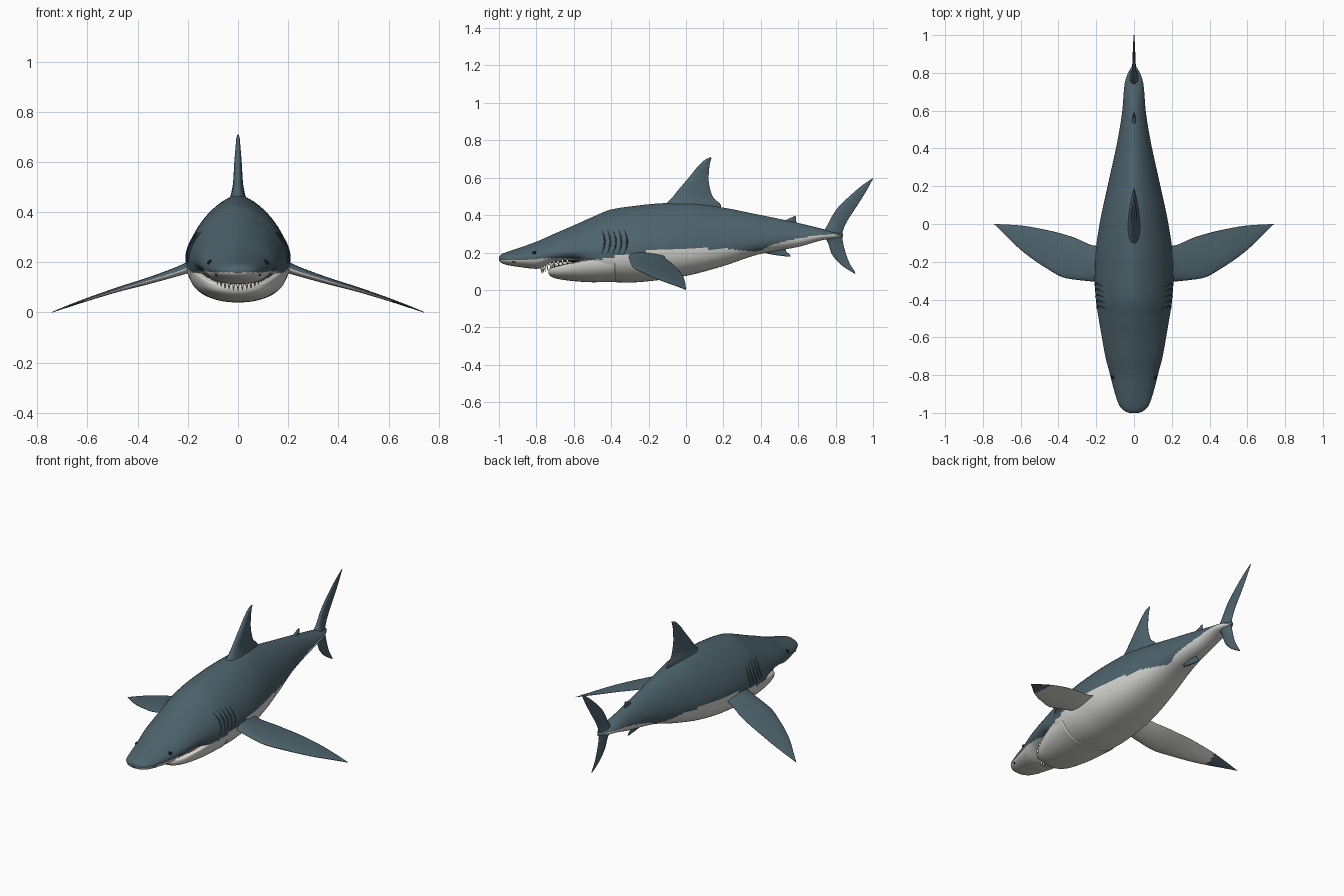
import bpy, bmesh, math
from mathutils import Vector

if "Cube" in bpy.data.objects:
    bpy.data.objects.remove(bpy.data.objects["Cube"])


def material(name, rgb):
    m = bpy.data.materials.new(name)
    m.diffuse_color = (*rgb, 1)
    m.use_nodes = True
    m.node_tree.nodes["Principled BSDF"].inputs["Base Color"].default_value = m.diffuse_color
    return m


SLATE = material("slate skin", (0.075, 0.125, 0.150))
PALE = material("pale belly", (0.66, 0.66, 0.63))
MOUTH = material("dark mouth", (0.07, 0.035, 0.035))
TOOTH = material("tooth white", (0.80, 0.79, 0.74))
BLACK = material("eye black", (0.008, 0.008, 0.01))
DARK = material("gill dark slate", (0.05, 0.085, 0.105))


def sample(rows, t):
    """Smooth, overshoot-free interpolation of table rows keyed by column 0."""
    n = len(rows)
    t = min(max(t, rows[0][0]), rows[-1][0])
    i = 0
    while i < n - 2 and t > rows[i + 1][0]:
        i += 1
    h = rows[i + 1][0] - rows[i][0]
    u = (t - rows[i][0]) / h

    def slope(k, c):
        return (rows[k + 1][c] - rows[k][c]) / (rows[k + 1][0] - rows[k][0])

    def tangent(k, c):
        if k == 0:
            return slope(0, c)
        if k == n - 1:
            return slope(n - 2, c)
        a, b = slope(k - 1, c), slope(k, c)
        return 2 * a * b / (a + b) if a * b > 0 else 0

    out = []
    for c in range(1, len(rows[0])):
        p, q = rows[i][c], rows[i + 1][c]
        out.append(p * (1 + 2 * u) * (1 - u) ** 2 + q * u * u * (3 - 2 * u)
                   + h * tangent(i, c) * u * (1 - u) ** 2 - h * tangent(i + 1, c) * u * u * (1 - u))
    return out


def finish(bm, name, mats, rule=None):
    bmesh.ops.recalc_face_normals(bm, faces=bm.faces)
    for f in bm.faces:
        f.smooth = True
        if rule:
            f.material_index = rule(f.calc_center_median(), f.normal)
    me = bpy.data.meshes.new(name)
    bm.to_mesh(me)
    bm.free()
    for m in mats:
        me.materials.append(m)
    ob = bpy.data.objects.new(name, me)
    bpy.context.collection.objects.link(ob)
    return ob


def loft(name, rings, mats, rule=None):
    bm = bmesh.new()
    vs = [[bm.verts.new(p) for p in r] for r in rings]
    k = len(vs[0])
    for a, b in zip(vs, vs[1:]):
        for j in range(k):
            bm.faces.new((a[j], a[(j + 1) % k], b[(j + 1) % k], b[j]))
    bm.faces.new(vs[0])
    bm.faces.new(vs[-1])
    return finish(bm, name, mats, rule)


def section(y, w, top, bot, mid, nu, nl, k=72):
    """Egg-like cross-section: exponent nu above the widest line, nl below."""
    pts = []
    for j in range(k):
        a = 2 * math.pi * j / k
        c, s = math.cos(a), math.sin(a)
        e = 2 / (nu if s > 0 else nl)
        r = (top - mid) if s > 0 else (mid - bot)
        pts.append(Vector((math.copysign(w * abs(c) ** e, c), y,
                           mid + math.copysign(r * abs(s) ** e, s))))
    return pts


# Body stations: y, half width, top, bottom, widest height, colour line
BODY = [
    (-1.00, .025, .178, .155, .167, .160), (-.99, .050, .188, .146, .167, .160),
    (-.96, .078, .202, .134, .167, .160), (-.90, .100, .222, .124, .170, .162),
    (-.80, .126, .258, .113, .178, .165), (-.70, .152, .302, .145, .195, .170),
    (-.60, .170, .345, .150, .205, .165), (-.50, .187, .390, .085, .205, .158),
    (-.40, .202, .430, .042, .205, .175), (-.30, .208, .446, .040, .210, .195),
    (-.15, .203, .462, .052, .215, .208), (.00, .182, .468, .075, .220, .220),
    (.20, .140, .440, .128, .235, .220), (.38, .100, .404, .188, .260, .206),
    (.46, .084, .388, .205, .270, .240), (.60, .062, .358, .230, .282, .275),
    (.74, .050, .324, .268, .293, .295), (.79, .036, .312, .275, .294, .297),
    (.84, .008, .300, .285, .293, .280)]


def body_rule(c, n):
    if n.z < -0.2 and c.z < .19 and (c.x / .115) ** 2 + ((c.y + .57) / .20) ** 2 < 1 and c.y < -.5:
        return 2
    return 1 if c.z < sample(BODY, c.y)[4] else 0


rings = []
N = 190
for i in range(N + 1):
    u = i / N
    y = -1 + 1.84 * (.25 * u * u + .75 * u)
    w, top, bot, mid, line = sample(BODY, y)
    rings.append(section(y, w, top, bot, mid, 1.65, 2.3))
loft("body", rings, [SLATE, PALE, MOUTH], body_rule)

# Lower jaw: y, half width, top, bottom, widest height
JAW = [(-.735, .045, .112, .086, .100), (-.72, .080, .120, .070, .103),
       (-.68, .118, .132, .058, .115), (-.60, .152, .150, .047, .138),
       (-.50, .178, .172, .041, .158), (-.38, .196, .19, .042, .17)]
rings = [section(y, *sample(JAW, y), 3.0, 2.3)
         for y in [-.735 + .355 * i / 30 for i in range(31)]]
loft("lower_jaw", rings, [PALE, MOUTH],
     lambda c, n: 1 if n.z > .75 and abs(c.x) < sample(JAW, c.y)[0] - .02 else 0)


def surface(y, x=None, z=None, sign=-1):
    """Body surface: height of the underside at x, or half width at z."""
    w, top, bot, mid, line = sample(BODY, y)
    if x is not None:
        return mid - (mid - bot) * max(0, 1 - (abs(x) / w) ** 2.3) ** (1 / 2.3)
    r, e = (top - mid, 1.65) if z > mid else (mid - bot, 2.3)
    return w * max(0, 1 - (abs(z - mid) / r) ** e) ** (1 / e)


# Teeth along both jaws
def teeth(name, count, place, direction, length):
    bm = bmesh.new()
    for i in range(count):
        p = place(math.radians(-78 + 156 * i / (count - 1)))
        base = [bm.verts.new(p + Vector((.009 * math.cos(a), .009 * math.sin(a), -direction * .006)))
                for a in [k * math.pi / 3 for k in range(6)]]
        tip = bm.verts.new(p + Vector((0, .006, direction * length)))
        bm.faces.new(base)
        for k in range(6):
            bm.faces.new((base[k], base[(k + 1) % 6], tip))
    finish(bm, name, [TOOTH])


def upper_place(a):
    x, y = .118 * math.sin(a), -.60 - .175 * math.cos(a)
    return Vector((x, y, surface(y, x=x)))


def lower_place(a):
    x, y = .115 * math.sin(a), -.60 - .118 * math.cos(a)
    return Vector((x, y, sample(JAW, y)[1] - .003))


teeth("upper_teeth", 19, upper_place, -1, .034)
teeth("lower_teeth", 15, lower_place, 1, .022)


# Fins: rows of leading point, trailing point, half thickness
def fin(name, rows, axis, mats, rule=None, steps=36, side=1):
    table = [(i, *r) for i, r in enumerate(rows)]
    axis = Vector(axis).normalized()
    rings = []
    for i in range(steps + 1):
        v = sample(table, i / steps * (len(rows) - 1))
        le, te, t = Vector(v[0:3]), Vector(v[3:6]), v[6]
        ring = []
        for j in range(28):
            a = 2 * math.pi * j / 28
            u = .5 - .5 * math.cos(a)
            thick = t * 2.6 * math.sqrt(u) * (1 - u) + .0006
            p = le.lerp(te, u) + axis * thick * (1 if math.sin(a) >= 0 else -1)
            p.x *= side
            ring.append(p)
        rings.append(ring)
    return loft(name, rings, mats, rule)


def flat_fin(name, rows):
    fin(name, [(0, a, b, 0, c, d, t) for a, b, c, d, t in rows], (1, 0, 0), [SLATE])


flat_fin("dorsal_fin", [
    (-.14, .430, .190, .420, .042), (-.08, .487, .186, .455, .026), (-.045, .530, .142, .500, .019),
    (.02, .607, .121, .590, .014), (.07, .668, .124, .650, .009),
    (.108, .700, .131, .688, .006), (.132, .710, .137, .704, .002)])
flat_fin("second_dorsal_fin", [
    (.48, .355, .600, .345, .018), (.525, .370, .592, .362, .009),
    (.56, .386, .587, .380, .005), (.582, .396, .588, .392, .001)])
flat_fin("anal_fin", [
    (.40, .215, .540, .235, .018), (.43, .196, .535, .210, .010),
    (.48, .186, .552, .192, .006), (.545, .178, .560, .180, .001)])
flat_fin("tail_fin", [
    (.998, .597, 1.0, .594, .001), (.95, .565, .965, .530, .004), (.875, .502, .915, .450, .007),
    (.80, .425, .866, .375, .010), (.755, .345, .842, .325, .016), (.73, .295, .835, .295, .024),
    (.758, .255, .838, .262, .016), (.778, .195, .853, .200, .010),
    (.825, .138, .875, .142, .006), (.885, .097, .900, .102, .003), (.903, .087, .906, .089, .001)])

PECTORAL = [
    (.14, -.315, .205, .14, -.10, .205, .030), (.215, -.305, .172, .205, -.115, .178, .020),
    (.36, -.287, .125, .33, -.067, .135, .013), (.47, -.230, .093, .47, -.030, .095, .009),
    (.59, -.145, .055, .60, -.008, .052, .006), (.69, -.050, .020, .69, -.002, .020, .003),
    (.738, -.003, .002, .742, .000, .001, .0006)]


def pectoral_rule(c, n):
    return 1 if n.z < -.1 and abs(c.x) < .61 - .25 * (c.y + .1) else 0


def ball(name, p, r, mat, scale=(1, 1, 1)):
    bm = bmesh.new()
    bmesh.ops.create_uvsphere(bm, u_segments=16, v_segments=10, radius=r)
    bmesh.ops.scale(bm, vec=scale, verts=bm.verts)
    bmesh.ops.translate(bm, vec=p, verts=bm.verts)
    finish(bm, name, [mat])


for side, word in ((1, "left"), (-1, "right")):
    fin(word + "_pectoral_fin", PECTORAL, (.3, 0, 1), [SLATE, PALE], pectoral_rule, 48, side)
    # Eye and nostril
    ball(word + "_eye", (side * (surface(-.81, z=.198) - .004), -.81, .198), .011, BLACK)
    ball(word + "_nostril", (side * (surface(-.92, z=.150) - .002), -.92, .150), .006, BLACK, (1, 1.6, .7))
    # Gill slits hugging the flank
    for g in range(5):
        rings = []
        for i in range(13):
            z = .195 + .125 * i / 12
            y = -.45 + .03 * g + .015 * math.sin(math.pi * i / 12)
            x = surface(y, z=z)
            r = .0045 * math.sin(math.pi * (i + .5) / 13)
            rings.append([Vector((side * (x + r * math.cos(a)), y + r * math.sin(a), z))
                          for a in [k * math.pi / 4 for k in range(8)]])
        loft(f"{word}_gill_{g + 1}", rings, [DARK])
